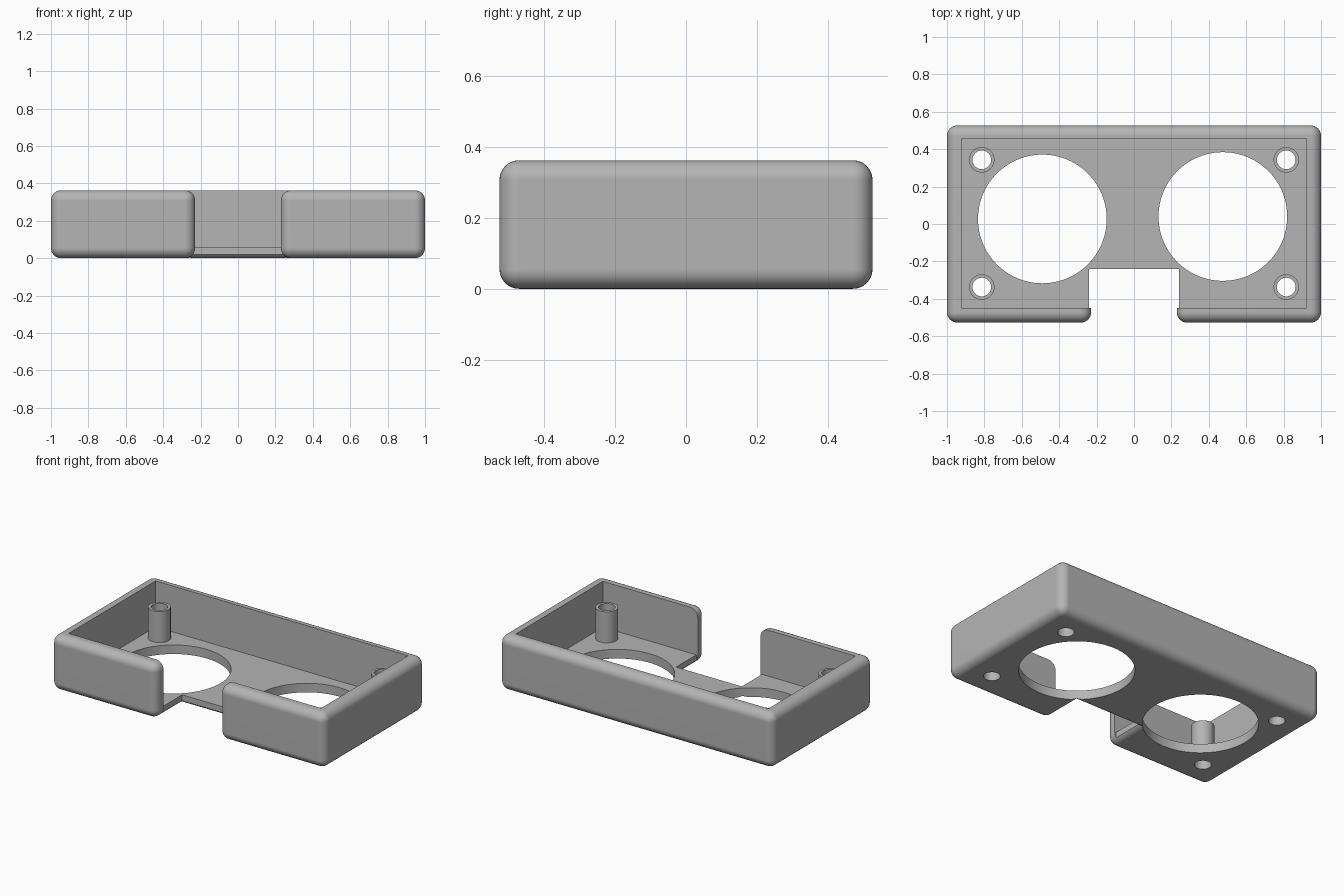
import bpy, bmesh, math

default = bpy.data.objects.get("Cube")
if default:
    bpy.data.objects.remove(default, do_unlink=True)

HALF_X, HALF_Y, HEIGHT = 1.0, 0.527, 0.363
FLOOR, FILLET = 0.06, 0.055

grey = bpy.data.materials.new("grey plastic")
grey.use_nodes = True
colour = (0.46, 0.46, 0.46, 1)
grey.diffuse_color = colour
grey.node_tree.nodes["Principled BSDF"].inputs["Base Color"].default_value = colour


def to_object(name, bm):
    bmesh.ops.recalc_face_normals(bm, faces=bm.faces)
    mesh = bpy.data.meshes.new(name)
    bm.to_mesh(mesh)
    bm.free()
    mesh.materials.append(grey)
    obj = bpy.data.objects.new(name, mesh)
    bpy.context.collection.objects.link(obj)
    return obj


def box(name, x0, x1, y0, y1, z0, z1):
    bm = bmesh.new()
    bmesh.ops.create_cube(bm, size=1)
    for v in bm.verts:
        v.co = (x1 if v.co.x > 0 else x0, y1 if v.co.y > 0 else y0, z1 if v.co.z > 0 else z0)
    return to_object(name, bm)


def cylinder(name, x, y, radius, z0, z1, sides):
    bm = bmesh.new()
    bmesh.ops.create_cone(bm, cap_ends=True, segments=sides, radius1=radius,
                          radius2=radius, depth=z1 - z0)
    bmesh.ops.translate(bm, verts=bm.verts, vec=(x, y, (z0 + z1) / 2))
    return to_object(name, bm)


def combine(target, tool, operation):
    mod = target.modifiers.new(operation.lower(), 'BOOLEAN')
    mod.operation, mod.object, mod.solver = operation, tool, 'EXACT'
    bpy.context.view_layer.update()
    graph = bpy.context.evaluated_depsgraph_get()
    result = bpy.data.meshes.new_from_object(target.evaluated_get(graph))
    target.modifiers.clear()
    target.data = result
    bpy.data.objects.remove(tool, do_unlink=True)


# Solid block with a front notch, every outer edge rounded
notch_x, notch_y = 0.229, -0.252
right_half = [(notch_x, notch_y), (notch_x, -HALF_Y), (HALF_X, -HALF_Y), (HALF_X, HALF_Y)]
outline = right_half + [(-x, y) for x, y in reversed(right_half)]
bm = bmesh.new()
base = bm.faces.new([bm.verts.new((x, y, 0)) for x, y in outline])
top = bmesh.ops.extrude_face_region(bm, geom=[base])
bmesh.ops.translate(bm, verts=[v for v in top["geom"] if isinstance(v, bmesh.types.BMVert)],
                    vec=(0, 0, HEIGHT))
bmesh.ops.recalc_face_normals(bm, faces=bm.faces)
edges = [e for e in bm.edges
         if not all(abs(v.co.y - notch_y) < 0.001 and abs(v.co.x) < 0.5 for v in e.verts)
         or abs(e.verts[0].co.z - e.verts[1].co.z) < 0.001]
bmesh.ops.bevel(bm, geom=edges, offset=FILLET, segments=8, profile=0.5,
                affect='EDGES', clamp_overlap=True)
case = to_object("case", bm)

# Hollow interior, floor notch and the two large openings
combine(case, box("cavity", -0.922, 0.922, -0.45, 0.457, FLOOR, 1), 'DIFFERENCE')
combine(case, box("floor_notch", -0.24, 0.24, -0.45, -0.24, -1, 1), 'DIFFERENCE')
for x, y in ((-0.49, 0.027), (0.475, 0.04)):
    combine(case, cylinder("opening", x, y, 0.344, -1, 1, 96), 'DIFFERENCE')

# Screw posts with holes through the floor
for x in (-0.814, 0.814):
    for y in (-0.337, 0.343):
        combine(case, cylinder("post", x, y, 0.068, 0.03, 0.265, 40), 'UNION')
        combine(case, cylinder("bore", x, y, 0.05, -1, 1, 40), 'DIFFERENCE')

# Smooth fillets, flat walls
bpy.ops.object.select_all(action='DESELECT')
case.select_set(True)
bpy.context.view_layer.objects.active = case
bpy.ops.object.shade_smooth_by_angle(angle=math.radians(30))
normals = case.modifiers.new("flat_walls", 'WEIGHTED_NORMAL')
normals.keep_sharp = True
